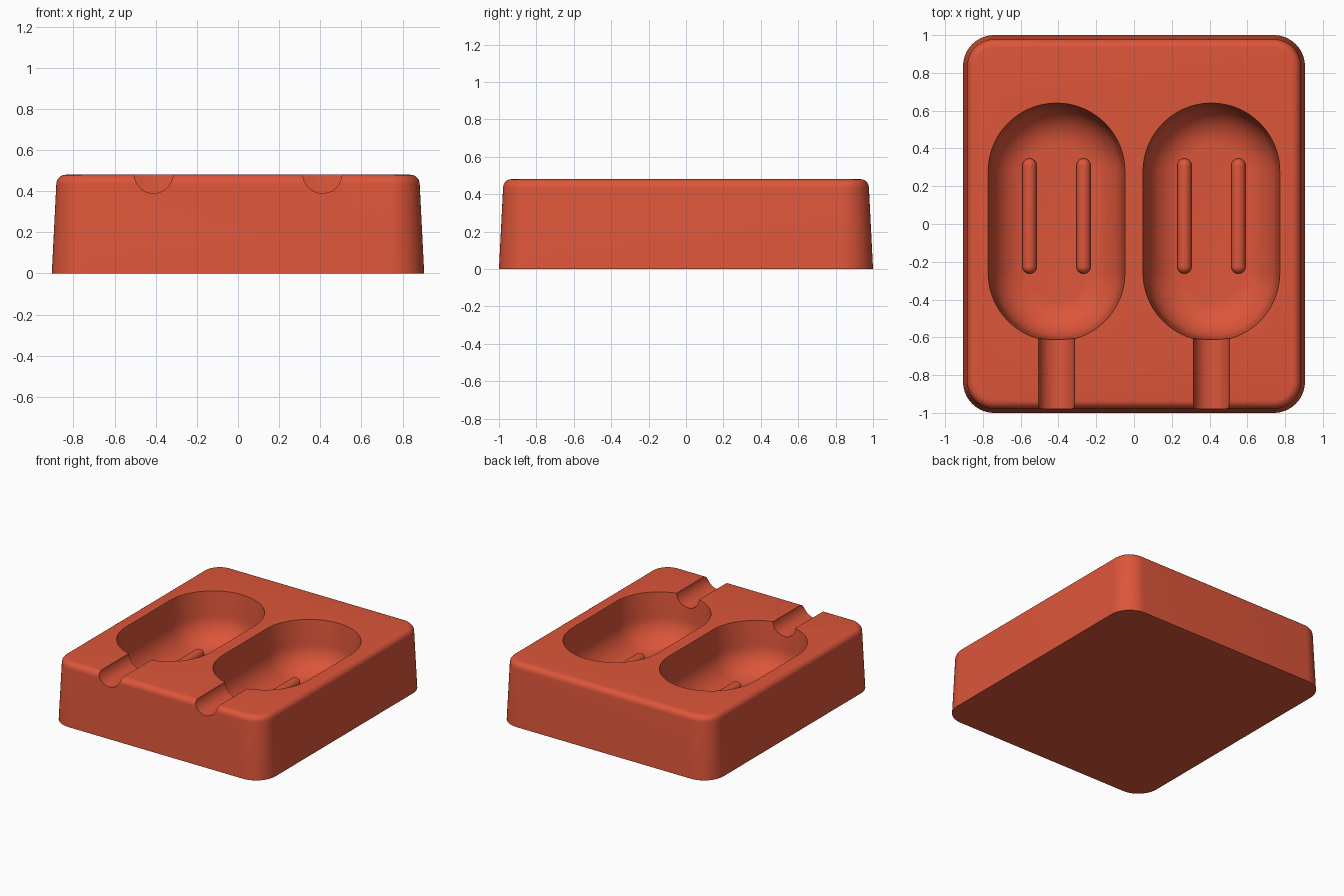
import bpy, bmesh
from math import sin, cos, pi, radians

old = bpy.data.objects.get("Cube")
if old:
    bpy.data.objects.remove(old, do_unlink=True)

red = bpy.data.materials.new("coral red")
red.use_nodes = True
colour = (0.72, 0.092, 0.042, 1)
red.diffuse_color = colour
red.node_tree.nodes["Principled BSDF"].inputs["Base Color"].default_value = colour


def ring(cx, cy, hx, hy, r, z, steps):
    """Rounded rectangle outline; a stadium when r equals hx."""
    pts = []
    for k, (sx, sy) in enumerate([(1, 1), (-1, 1), (-1, -1), (1, -1)]):
        for i in range(steps + 1):
            a = (k + i / steps) * pi / 2
            pts.append((cx + sx * (hx - r) + r * cos(a),
                        cy + sy * (hy - r) + r * sin(a), z))
    return pts


def loft(name, cx, cy, hx, hy, r, profile, steps=16):
    """Stack outlines from bottom to top; profile is (inset, height)."""
    bm = bmesh.new()
    rings = [[bm.verts.new(p) for p in
              ring(cx, cy, hx - o, hy - o, r - o, z, steps)] for o, z in profile]
    n = len(rings[0])
    for a, b in zip(rings, rings[1:]):
        for i in range(n):
            j = (i + 1) % n
            bm.faces.new((a[i], a[j], b[j], b[i]))
    bm.faces.new(rings[0][::-1])
    bm.faces.new(rings[-1])
    bmesh.ops.remove_doubles(bm, verts=bm.verts, dist=1e-5)
    bmesh.ops.recalc_face_normals(bm, faces=bm.faces)
    mesh = bpy.data.meshes.new(name)
    bm.to_mesh(mesh)
    bm.free()
    ob = bpy.data.objects.new(name, mesh)
    bpy.context.collection.objects.link(ob)
    mesh.materials.append(red)
    return ob


def select(ob):
    bpy.ops.object.select_all(action='DESELECT')
    ob.select_set(True)
    bpy.context.view_layer.objects.active = ob


def carve(target, cutter):
    cutter.hide_render = True
    select(target)
    mod = target.modifiers.new("carve", 'BOOLEAN')
    mod.operation, mod.solver, mod.object = 'DIFFERENCE', 'EXACT', cutter
    bpy.ops.object.modifier_apply(modifier=mod.name)
    bpy.data.objects.remove(cutter, do_unlink=True)


def arc(r, n, start=0):
    return [(r * sin(a), r * cos(a)) for a in
            [start + (pi / 2 - start) * i / n for i in range(n + 1)]]


TOP, FLOOR = 0.48, 0.10

# Tapered block with a rounded top edge
edge = [(0.022 + 0.045 - x, TOP - 0.045 + y) for x, y in reversed(arc(0.045, 6))]
block = loft("mold_block", 0, 0, 0.905, 1.0, 0.165, [(0, 0)] + edge)

# Bowl profile: flat floor, large fillet, slightly tapered wall
R = 0.205
bowl = [(0.22 - x, FLOOR + R - y) for x, y in arc(R, 12)]
bowl += [(0, TOP), (-0.002, TOP + 0.1)]

# Ridge profile: short wall and half-round crown
w = 0.038
crown = [(0, FLOOR - 0.03)]
crown += [(w - x, FLOOR + 0.012 + y) for x, y in reversed(arc(w, 6, 0.1))]

parts = [block]
for side, name in ((-1, "right"), (1, "left")):
    x = side * 0.41
    carve(block, loft("cavity_cutter", x, 0.01, 0.362, 0.63, 0.362, bowl, 24))
    # Half-round channel for the stick
    bpy.ops.mesh.primitive_cylinder_add(vertices=48, radius=0.095, depth=0.7,
                                        location=(x, -0.8, 0.485),
                                        rotation=(pi / 2, 0, 0))
    carve(block, bpy.context.object)
    # Pair of raised ridges on the cavity floor
    for s, inner in ((-1, "a"), (1, "b")):
        parts.append(loft(f"{name}_ridge_{inner}", x + s * 0.143, 0.042,
                          w, 0.305, w, crown, 8))

for ob in parts:
    select(ob)
    bpy.ops.object.shade_smooth_by_angle(angle=radians(30))
